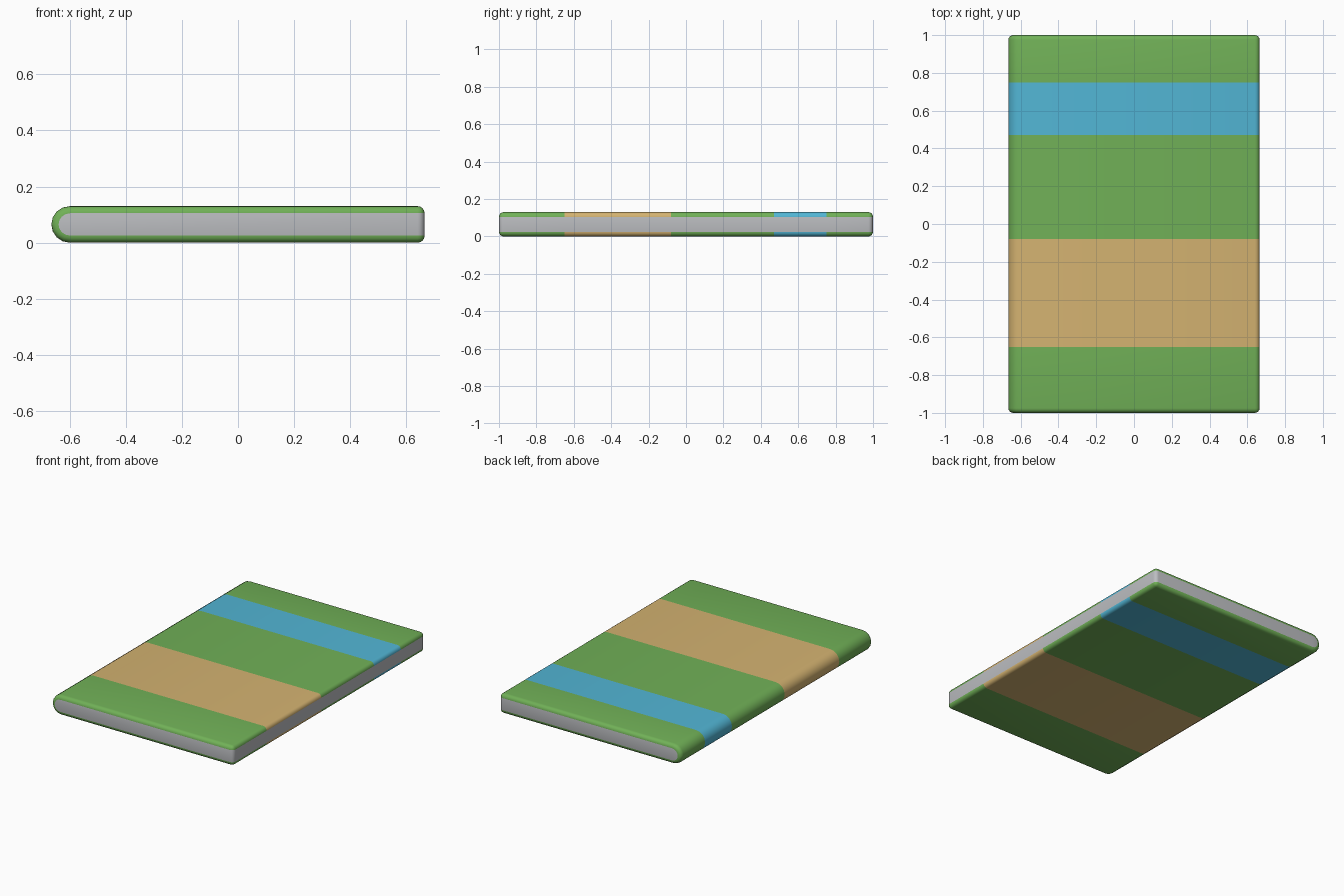
import bpy, bmesh, math
from mathutils import Vector

if "Cube" in bpy.data.objects:
    bpy.data.objects.remove(bpy.data.objects["Cube"])

HX, HY, H, B = 0.665, 1.0, 0.13, 0.025   # half width, half length, thickness, edge rounding
BANDS = [(-0.65, -0.08, 2), (0.47, 0.75, 3)]   # y from, y to, material slot


def material(name, rgb):
    m = bpy.data.materials.new(name)
    m.diffuse_color = (*rgb, 1.0)
    m.use_nodes = True
    m.node_tree.nodes["Principled BSDF"].inputs["Base Color"].default_value = m.diffuse_color
    return m


mats = [material("green cover", (0.165, 0.44, 0.096)),
        material("grey pages", (0.50, 0.51, 0.53)),
        material("tan band", (0.66, 0.45, 0.165)),
        material("blue band", (0.085, 0.47, 0.67))]

# Cross-section: rounded spine on the left, square on the right
r = H / 2
profile = [(HX, 0), (HX, H)]
for i in range(9):
    a = math.pi / 2 + math.pi * i / 8
    profile.append((-HX + r + r * math.cos(a), r + r * math.sin(a)))

bm = bmesh.new()
cap = bm.faces.new([bm.verts.new((x, -HY, z)) for x, z in profile])
ext = bmesh.ops.extrude_face_region(bm, geom=[cap], use_keep_orig=True)
bmesh.ops.translate(bm, vec=(0, 2 * HY, 0),
                    verts=[g for g in ext["geom"] if isinstance(g, bmesh.types.BMVert)])
bmesh.ops.recalc_face_normals(bm, faces=bm.faces[:])

# Round both end outlines and the two long right-hand edges
edges = [e for e in bm.edges
         if abs(e.verts[0].co.y - e.verts[1].co.y) < 1e-4
         or min(v.co.x for v in e.verts) > HX - 1e-4]
bmesh.ops.bevel(bm, geom=edges, offset=B, offset_type='OFFSET', segments=4,
                profile=0.5, affect='EDGES', clamp_overlap=True)

# Cut the colour bands across the body
for y0, y1, _ in BANDS:
    for y in (y0, y1):
        bmesh.ops.bisect_plane(bm, geom=bm.verts[:] + bm.edges[:] + bm.faces[:],
                               plane_co=Vector((0, y, 0)), plane_no=Vector((0, 1, 0)))
bmesh.ops.recalc_face_normals(bm, faces=bm.faces[:])

# Pages are the upright end and right-hand faces; the rest is cover
for f in bm.faces:
    n, c = f.normal, f.calc_center_median()
    f.material_index = 0
    if abs(n.y) > 0.995 or (abs(n.z) < 0.1 and n.x > 0.1):
        f.material_index = 1
    else:
        for y0, y1, slot in BANDS:
            if y0 < c.y < y1:
                f.material_index = slot

me = bpy.data.meshes.new("closed_book")
bm.to_mesh(me)
bm.free()
for m in mats:
    me.materials.append(m)
book = bpy.data.objects.new("closed_book", me)
bpy.context.collection.objects.link(book)
bpy.context.view_layer.objects.active = book
book.select_set(True)
bpy.ops.object.shade_smooth_by_angle(angle=math.radians(35))
